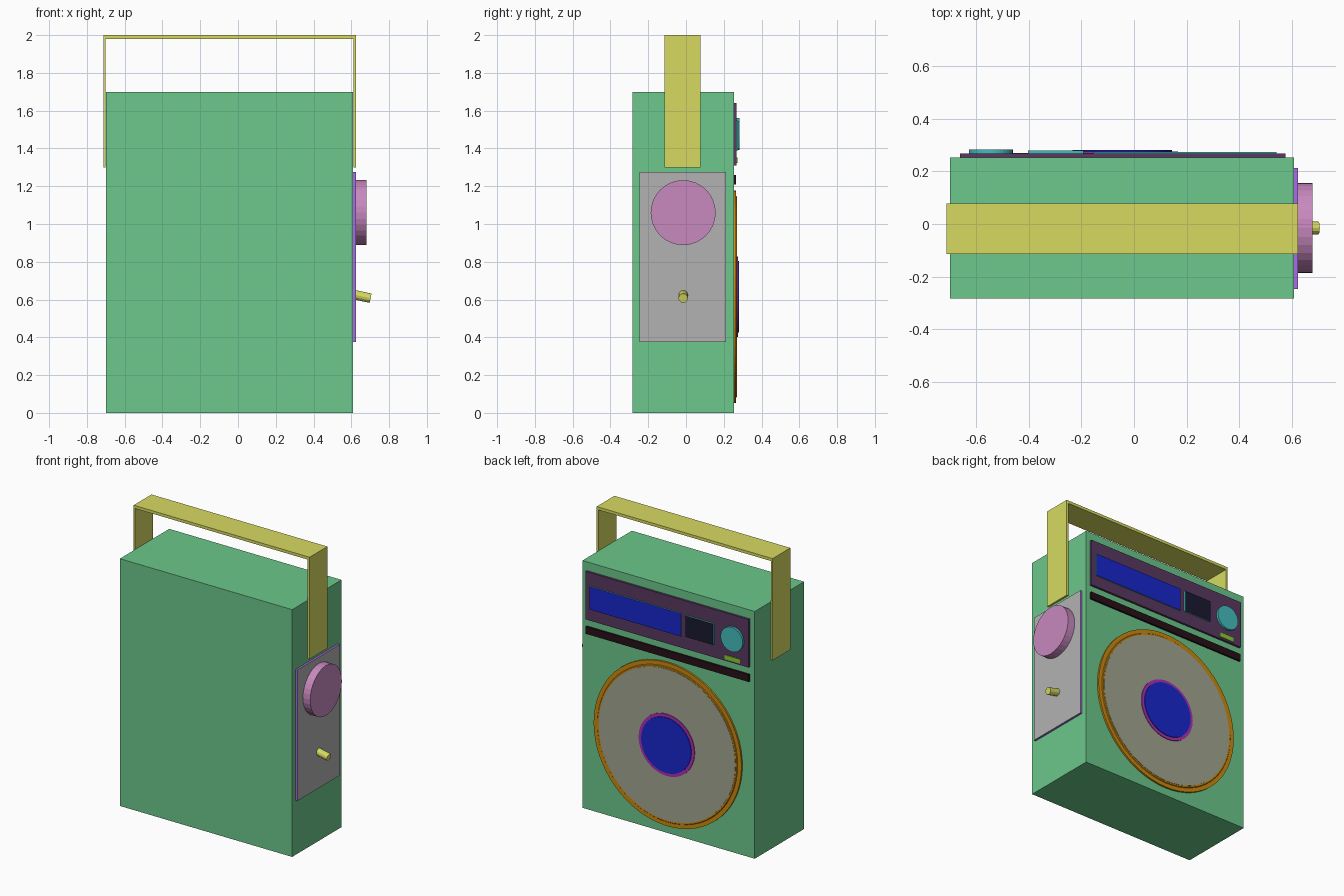
import bpy, bmesh, math
from mathutils import Vector

if "Cube" in bpy.data.objects:
    bpy.data.objects.remove(bpy.data.objects["Cube"])


def material(name, rgb):
    m = bpy.data.materials.new(name)
    m.diffuse_color = (*rgb, 1)
    m.use_nodes = True
    m.node_tree.nodes["Principled BSDF"].inputs["Base Color"].default_value = m.diffuse_color
    return m


GREEN = material("case_green", (0.15, 0.58, 0.26))
YELLOW = material("yellow", (0.68, 0.70, 0.12))
PURPLE = material("purple", (0.40, 0.15, 0.80))
PINK = material("pink", (0.58, 0.25, 0.52))
PLUM = material("plum", (0.10, 0.04, 0.12))
BLUE = material("blue", (0.01, 0.02, 0.60))
NAVY = material("navy", (0.01, 0.01, 0.03))
TEAL = material("teal", (0.06, 0.50, 0.50))
LIME = material("lime", (0.25, 0.60, 0.03))
BLACK = material("black", (0.02, 0.005, 0.01))
ORANGE = material("orange", (0.60, 0.25, 0.005))
CONE = material("cone_grey", (0.36, 0.38, 0.28))
MAGENTA = material("magenta", (0.40, 0.03, 0.45))
GREY = material("plate_grey", (0.45, 0.45, 0.45))


def finish(name, bm, mat, face_mat=None, facing=None):
    """Make the object; faces pointing along 'facing' get face_mat."""
    bmesh.ops.recalc_face_normals(bm, faces=bm.faces)
    if face_mat:
        for f in bm.faces:
            if f.normal.dot(Vector(facing)) > 0.9:
                f.material_index = 1
    me = bpy.data.meshes.new(name)
    bm.to_mesh(me)
    bm.free()
    me.materials.append(mat)
    if face_mat:
        me.materials.append(face_mat)
    ob = bpy.data.objects.new(name, me)
    bpy.context.collection.objects.link(ob)
    return ob


def box(name, x, y, z, mat, face_mat=None, facing=None):
    bm = bmesh.new()
    bmesh.ops.create_cube(bm, size=1)
    for v in bm.verts:
        v.co = [(r[0] + r[1]) / 2 + c * (r[1] - r[0]) for c, r in zip(v.co, (x, y, z))]
    return finish(name, bm, mat, face_mat, facing)


def disc(name, start, end, r, mat, sides=64, r_end=None):
    """Cylinder or frustum running from start to end."""
    a, b = Vector(start), Vector(end)
    bm = bmesh.new()
    bmesh.ops.create_cone(bm, cap_ends=True, segments=sides, radius1=r,
                          radius2=r_end or r, depth=(b - a).length)
    ob = finish(name, bm, mat)
    ob.location = (a + b) / 2
    ob.rotation_euler = (b - a).to_track_quat('Z', 'Y').to_euler()
    return ob


BACK = 0.253  # back face of the case, where the speaker sits

# Case
box("case", (-0.70, 0.61), (-0.283, BACK), (0, 1.70), GREEN)

# Carrying handle: one strap profile extruded across the depth
bm = bmesh.new()
strap = [(-0.713, 1.30), (-0.713, 2.0), (0.625, 2.0), (0.625, 1.30),
         (0.611, 1.30), (0.611, 1.98), (-0.701, 1.98), (-0.701, 1.30)]
face = bm.faces.new([bm.verts.new((px, -0.115, pz)) for px, pz in strap])
ext = bmesh.ops.extrude_face_region(bm, geom=[face])
bmesh.ops.translate(bm, vec=(0, 0.193, 0),
                    verts=[g for g in ext["geom"] if isinstance(g, bmesh.types.BMVert)])
finish("handle", bm, YELLOW)

# Side control plate with dial and switch
box("side_plate", (0.605, 0.625), (-0.247, 0.213), (0.375, 1.275), PURPLE, GREY, (1, 0, 0))
disc("side_dial", (0.62, -0.015, 1.06), (0.68, -0.015, 1.06), 0.172, PINK, 32)
disc("toggle_switch", (0.60, -0.015, 0.629), (0.702, -0.015, 0.607), 0.025, YELLOW, 12)

# Radio panel on the back face
box("radio_panel", (-0.663, 0.577), (BACK - 0.01, 0.268), (1.31, 1.64), PLUM)
box("tuner_display", (-0.155, 0.543), (0.25, 0.275), (1.39, 1.548), TEAL, BLUE, (0, 1, 0))
box("small_display", (-0.403, -0.192), (0.25, 0.28), (1.40, 1.545), TEAL, NAVY, (0, 1, 0))
disc("tuning_knob", (-0.545, 0.25, 1.477), (-0.545, 0.283, 1.477), 0.084, TEAL, 32)
box("indicator_light", (-0.60, -0.485), (0.25, 0.273), (1.322, 1.352), LIME)
box("trim_strip", (-0.663, 0.577), (BACK - 0.01, 0.266), (1.21, 1.26), BLACK)

# Speaker: stacked concentric discs (radius, front radius, front position)
for name, r, r_end, y, mat in [("speaker_rim", 0.562, 0.562, 0.265, ORANGE),
                               ("speaker_surround", 0.55, 0.53, 0.269, ORANGE),
                               ("speaker_cone", 0.52, 0.52, 0.271, CONE),
                               ("speaker_ring", 0.212, 0.212, 0.276, MAGENTA),
                               ("speaker_cap", 0.19, 0.19, 0.281, BLUE)]:
    disc(name, (-0.045, BACK - 0.005, 0.615), (-0.045, y, 0.615), r, mat, 64, r_end)
